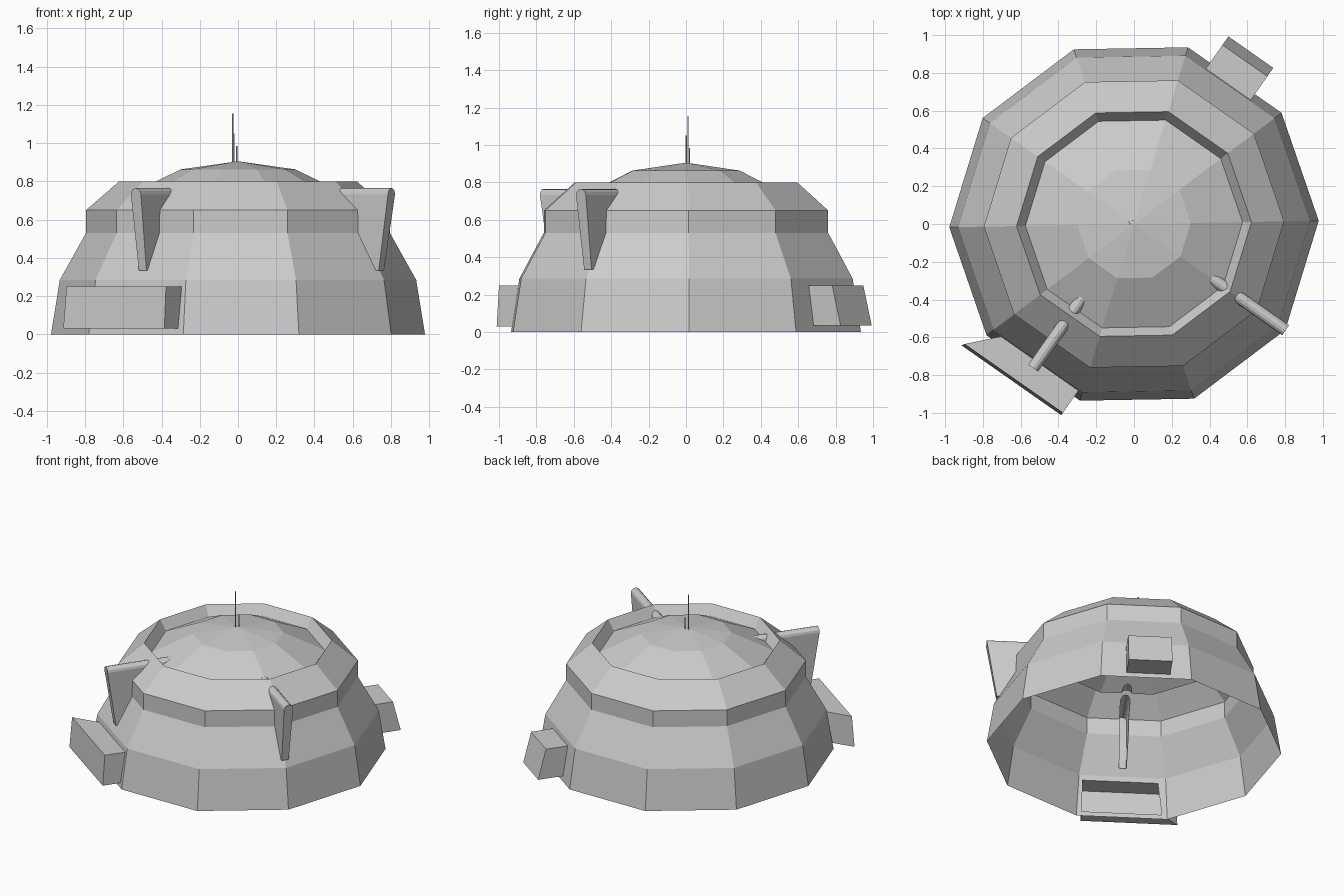
import bpy, bmesh
from math import sin, cos, pi, radians
from mathutils import Vector

if "Cube" in bpy.data.objects:
    bpy.data.objects.remove(bpy.data.objects["Cube"])


def loft(name, rings):
    """Closed solid skinned through equal-length rings of points."""
    bm = bmesh.new()
    loops = [[bm.verts.new(p) for p in ring] for ring in rings]
    n = len(loops[0])
    for a, b in zip(loops, loops[1:]):
        for i in range(n):
            j = (i + 1) % n
            bm.faces.new((a[i], a[j], b[j], b[i]))
    bm.faces.new(loops[0][::-1])
    bm.faces.new(loops[-1])
    bmesh.ops.recalc_face_normals(bm, faces=bm.faces)
    mesh = bpy.data.meshes.new(name)
    bm.to_mesh(mesh)
    bm.free()
    obj = bpy.data.objects.new(name, mesh)
    bpy.context.collection.objects.link(obj)
    return obj


def polar_frame(angle):
    """Maps (outward, sideways, height) to world space for a wall direction."""
    a = radians(angle)
    return lambda r, t, z: Vector((r * cos(a) - t * sin(a), r * sin(a) + t * cos(a), z))


def fin(name, angle, k):
    """Radial fin with a rounded top edge and a slanted outer end."""
    at = polar_frame(angle)
    rings = []
    for top, low in ((0.44, 0.50), (0.98 * k, 0.915 * k)):
        ring = [at(low, -0.024, 0.335), at(low, 0.024, 0.335)]
        for i in range(7):
            u = pi * i / 6
            ring.append(at(top, 0.032 * cos(u), 0.733 + 0.032 * sin(u)))
        rings.append(ring)
    return loft(name, rings)


def wall_box(name, angle, plan_low, plan_top, z0, z1):
    """Box on the wall from bottom and top outlines in (outward, sideways)."""
    at = polar_frame(angle)
    return loft(name, [[at(r, t, z0) for r, t in plan_low],
                       [at(r, t, z1) for r, t in plan_top]])


# Ten-sided dome with a waist, a sunken rim and a shallow cap
profile = [(0.978, 0), (0.932, 0.285), (0.795, 0.53), (0.795, 0.65),
           (0.622, 0.80), (0.575, 0.728), (0.30, 0.863), (0.004, 0.905)]
dome = loft("dome_shell", [[(r * cos(radians(1 + 36 * i)), r * sin(radians(1 + 36 * i)), z)
                            for i in range(10)] for r, z in profile])

# Fins and wall boxes
parts = [
    fin("right_fin", -35, 1.0),
    fin("left_fin", 235, 0.95),
    wall_box("front_box", 235,
             [(0.80, -0.15), (1.05, -0.38), (1.05, 0.265), (0.80, 0.265)],
             [(0.80, -0.15), (1.035, -0.37), (1.035, 0.265), (0.80, 0.265)], 0.03, 0.25),
    wall_box("rear_box", 55,
             [(0.80, -0.13), (1.10, -0.13), (1.10, 0.16), (0.80, 0.16)],
             [(0.80, -0.13), (1.045, -0.13), (1.045, 0.16), (0.80, 0.16)], 0.035, 0.25),
]

# Fuse the parts into the dome so they are hollow from the inside
for p in parts:
    # sideways axis runs counter-clockwise, mirror the off-centre front box
    if p.name == "front_box":
        a = radians(235)
        side = Vector((-sin(a), cos(a), 0))
        sign = 1 if side.x > 0 else -1
        for v in p.data.vertices:
            v.co -= side * v.co.dot(side) * (1 - sign)
    bm = bmesh.new()
    bm.from_mesh(p.data)
    bmesh.ops.recalc_face_normals(bm, faces=bm.faces)
    bm.to_mesh(p.data)
    bm.free()
    mod = dome.modifiers.new(p.name, 'BOOLEAN')
    mod.operation = 'UNION'
    mod.solver = 'EXACT'
    mod.object = p
bpy.context.view_layer.update()
fused = bpy.data.meshes.new_from_object(
    dome.evaluated_get(bpy.context.evaluated_depsgraph_get()))
dome.modifiers.clear()
dome.data = fused
for p in parts:
    bpy.data.objects.remove(p)

# Open underside
bm = bmesh.new()
bm.from_mesh(dome.data)
floor = [f for f in bm.faces if all(v.co.z < 1e-4 for v in f.verts)]
bmesh.ops.delete(bm, geom=floor, context='FACES')
bm.to_mesh(dome.data)
bm.free()

# Antennas
for i, (x, y, top) in enumerate([(-0.027, 0.011, 1.155), (-0.021, 0.001, 1.05), (-0.006, 0.019, 0.985)]):
    loft(f"antenna_{i + 1}", [[(x + 0.004 * cos(pi * k / 3), y + 0.004 * sin(pi * k / 3), z)
                               for k in range(6)] for z in (0.89, top)])
